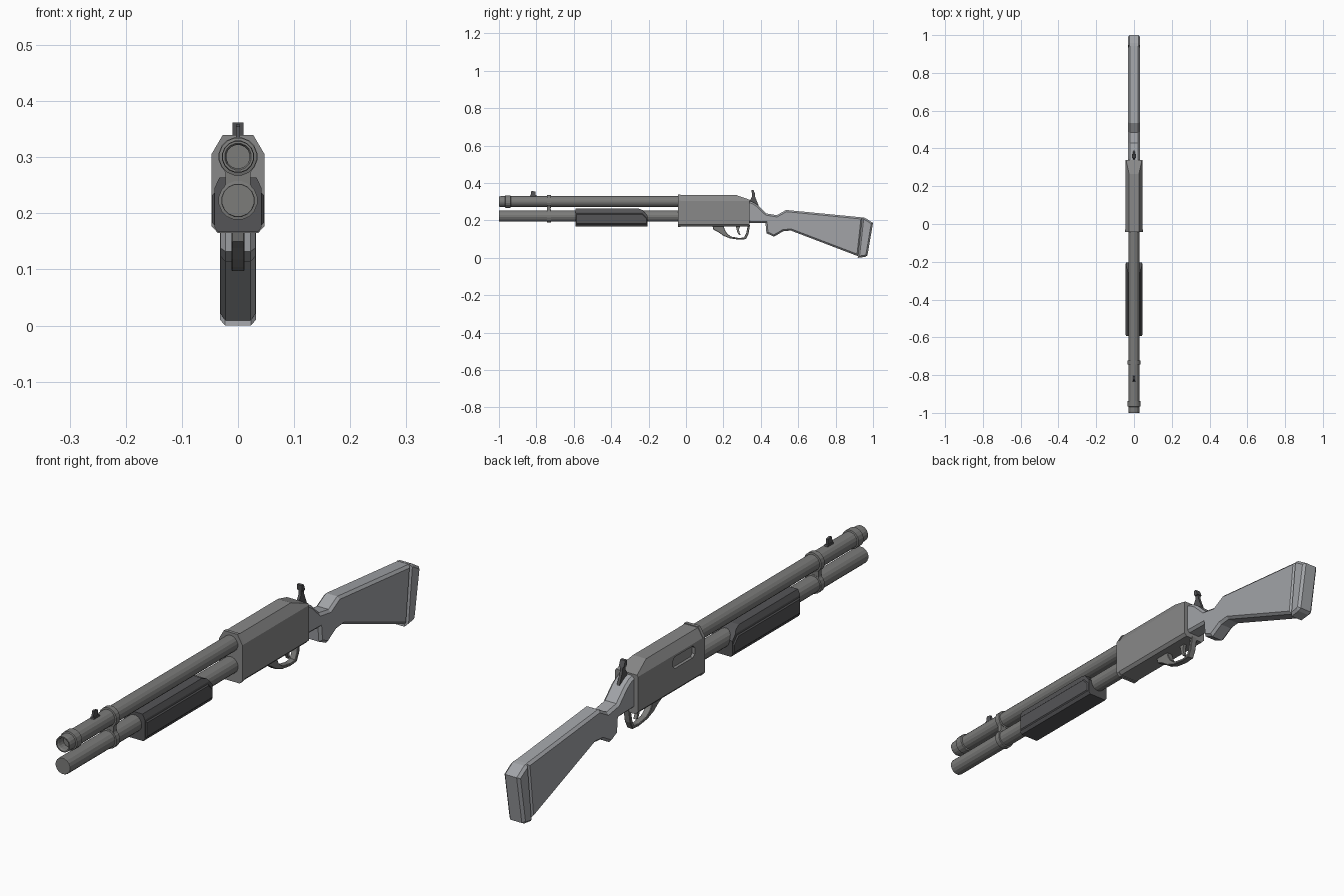
import bpy, bmesh, math

if "Cube" in bpy.data.objects:
    bpy.data.objects.remove(bpy.data.objects["Cube"])


def shade(name, rgb):
    mat = bpy.data.materials.new(name)
    mat.diffuse_color = (*rgb, 1)
    mat.use_nodes = True
    mat.node_tree.nodes["Principled BSDF"].inputs["Base Color"].default_value = mat.diffuse_color
    return mat


STEEL = shade("dark_steel", (.20, .20, .195))
BODY = shade("receiver_grey", (.25, .25, .25))
STOCK = shade("stock_grey", (.36, .37, .39))
GRIP = shade("grip_black", (.09, .09, .095))


def finish(name, bm, mat):
    bmesh.ops.recalc_face_normals(bm, faces=bm.faces[:])
    me = bpy.data.meshes.new(name)
    bm.to_mesh(me)
    bm.free()
    me.materials.append(mat)
    ob = bpy.data.objects.new(name, me)
    bpy.context.scene.collection.objects.link(ob)
    return ob


def extrude(pts, move):
    bm = bmesh.new()
    face = bm.faces.new([bm.verts.new(p) for p in pts])
    res = bmesh.ops.extrude_face_region(bm, geom=[face], use_keep_orig=True)
    bmesh.ops.translate(bm, vec=move, verts=[v for v in res["geom"] if isinstance(v, bmesh.types.BMVert)])
    return bm


def side_profile(name, mat, pts, half, chamfer=0.0, cx=0.0):
    """Side outline (y, z) given thickness along x, with chamfered rims."""
    bm = extrude([(cx - half, y, z) for y, z in pts], (2 * half, 0, 0))
    if chamfer:
        rims = [e for e in bm.edges if abs(e.verts[0].co.x - e.verts[1].co.x) < 1e-6]
        bmesh.ops.recalc_face_normals(bm, faces=bm.faces[:])
        bmesh.ops.bevel(bm, geom=rims, offset=chamfer, segments=1, affect='EDGES', profile=0.5)
    return finish(name, bm, mat)


def section(name, mat, half_pts, y0, y1, cuts=()):
    """Mirrored cross-section (x, z) run along y, trimmed by (y, z, ny, nz) planes."""
    pts = half_pts + [(-x, z) for x, z in reversed(half_pts)]
    bm = extrude([(x, y0, z) for x, z in pts], (0, y1 - y0, 0))
    for y, z, ny, nz in cuts:
        res = bmesh.ops.bisect_plane(bm, geom=bm.verts[:] + bm.edges[:] + bm.faces[:],
                                     plane_co=(0, y, z), plane_no=(0, ny, nz), clear_outer=True)
        rim = [g for g in res["geom_cut"] if isinstance(g, bmesh.types.BMEdge)]
        bmesh.ops.holes_fill(bm, edges=rim, sides=0)
    return finish(name, bm, mat)


def lathe(name, z, prof, sides=16):
    """(radius, y) profile turned around a lengthwise axis at height z."""
    bm = bmesh.new()
    rings = []
    for r, y in prof:
        rings.append([bm.verts.new((r * math.cos(a), y, z + r * math.sin(a)))
                      for a in [2 * math.pi * (i + .5) / sides for i in range(sides)]])
    for a, b in zip(rings, rings[1:]):
        for i in range(sides):
            j = (i + 1) % sides
            bm.faces.new((a[i], a[j], b[j], b[i]))
    bm.faces.new(rings[0])
    bm.faces.new(rings[-1])
    return finish(name, bm, STEEL)


BARREL_Z, TUBE_Z = 0.301, 0.223

# Barrel with open bore and muzzle collar
lathe("barrel", BARREL_Z, [(.021, -.9), (.021, -.993), (.024, -1), (.028, -1), (.029, -.99), (.029, -.02)])
lathe("muzzle_collar", BARREL_Z, [(.028, -.968), (.034, -.966), (.034, -.938), (.028, -.936)])

# Magazine tube
lathe("magazine_tube", TUBE_Z, [(.029, -1), (.030, -.998), (.030, -.02)])

# Clamp joining both tubes
for label, z in (("upper", BARREL_Z), ("lower", TUBE_Z)):
    lathe("clamp_ring_" + label, z, [(.030, -.744), (.035, -.743), (.035, -.723), (.030, -.722)])
section("clamp_bridge", STEEL, [(.028, .242), (.022, .252), (.022, .272), (.028, .282)], -.742, -.724)

# Front sight
side_profile("front_sight", GRIP, [(-.832, .325), (-.828, .355), (-.822, .358), (-.806, .354),
                                   (-.804, .325)], .004)
side_profile("front_sight_base", GRIP, [(-.836, .32), (-.832, .335), (-.80, .335), (-.796, .32)], .007)

# Sliding fore-end with raised side grips
section("fore_end", GRIP, [(.036, .167), (.042, .176), (.042, .245), (.033, .264)], -.592, -.205,
        [(-.255, .264, .35, .94), (-.225, .248, .75, .66)])
for label, s in (("right", 1), ("left", -1)):
    side_profile("fore_end_grip_" + label, GRIP,
                 [(-.590, .178), (-.207, .178), (-.207, .212), (-.232, .238), (-.590, .238)],
                 .006, .005, s * .040)

# Receiver with sloped rear and front flange
receiver = section("receiver", BODY, [(.036, .168), (.046, .179), (.046, .305), (.026, .337)], -.03, .34,
                   [(.265, .337, .33, .94)])
section("receiver_flange", BODY, [(.036, .165), (.047, .177), (.047, .306), (.027, .340)], -.042, -.03)

# Ejection port cut in the left side
cutter = side_profile("port_cutter", BODY, [(.015, .265), (.025, .255), (.13, .255), (.14, .265),
                                            (.14, .287), (.13, .297), (.025, .297), (.015, .287)],
                      .015, 0, -.05)
cutter.hide_render = True
cutter.hide_viewport = True
port = receiver.modifiers.new("port", 'BOOLEAN')
port.operation = 'DIFFERENCE'
port.object = cutter

# Trigger guard and trigger
side_profile("trigger_guard", STEEL, [(.14, .175), (.147, .150), (.172, .138), (.200, .118), (.235, .104),
                                      (.285, .097), (.320, .100), (.334, .128), (.342, .175),
                                      (.331, .175), (.322, .133), (.311, .109), (.285, .106),
                                      (.240, .114), (.218, .132), (.208, .150), (.200, .175)],
             .012, .002)
side_profile("trigger", STEEL, [(.265, .175), (.292, .175), (.283, .152), (.286, .135), (.292, .122),
                                (.283, .122), (.274, .138)], .006)

# Rear sight
side_profile("rear_sight_post", GRIP, [(.335, .295), (.352, .325), (.354, .352), (.366, .350),
                                       (.370, .325), (.388, .28)], .005)
side_profile("rear_sight_head", GRIP, [(.353, .340), (.350, .362), (.361, .362), (.370, .340)], .010)

# Stock with grip notch
side_profile("stock", STOCK, [(.33, .308), (.36, .297), (.385, .281), (.43, .237), (.485, .228),
                              (.535, .256), (.945, .216), (.922, .008), (.56, .146), (.52, .142),
                              (.47, .113), (.43, .132), (.425, .185), (.33, .187)], .031, .009)

# Butt pad
side_profile("butt_pad", STOCK, [(.942, .217), (.957, .214), (1.0, .187), (.970, .012), (.957, .005),
                                 (.918, 0)], .032, .009)
